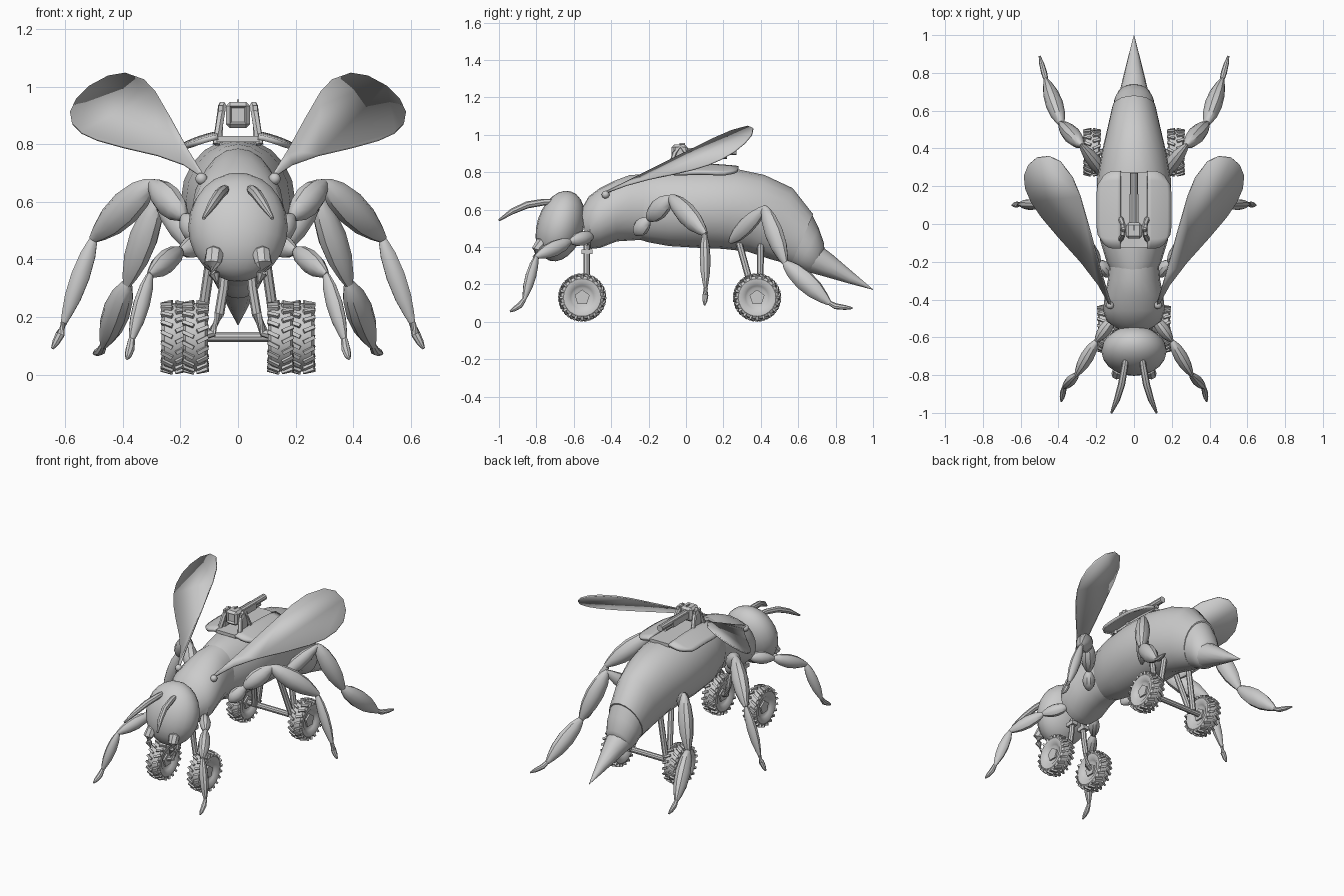
import bpy, bmesh
from math import sin, cos, pi, tau, radians
from mathutils import Vector as V, Matrix

if "Cube" in bpy.data.objects:
    bpy.data.objects.remove(bpy.data.objects["Cube"])


def finish(name, bm, angle=35):
    bmesh.ops.recalc_face_normals(bm, faces=bm.faces)
    me = bpy.data.meshes.new(name)
    bm.to_mesh(me)
    bm.free()
    for p in me.polygons:
        p.use_smooth = True
    me.set_sharp_from_angle(angle=radians(angle))
    ob = bpy.data.objects.new(name, me)
    bpy.context.collection.objects.link(ob)
    return ob


def loft(bm, rings, n=16, caps=True):
    # each ring is (centre, half axis u, half axis v)
    loops = [[bm.verts.new(c + u * cos(tau * i / n) + v * sin(tau * i / n)) for i in range(n)]
             for c, u, v in rings]
    for a, b in zip(loops, loops[1:]):
        for i in range(n):
            j = (i + 1) % n
            bm.faces.new((a[i], a[j], b[j], b[i]))
    if caps:
        bm.faces.new(loops[0])
        bm.faces.new(loops[-1])


def tube(bm, pts, radii, n=8, flat=1.0):
    pts = [V(p) for p in pts]
    rings = []
    for i, p in enumerate(pts):
        d = (pts[min(i + 1, len(pts) - 1)] - pts[max(i - 1, 0)]).normalized()
        u = d.cross(V((0, 0, 1)) if abs(d.z) < .95 else V((0, 1, 0))).normalized()
        rings.append((p, u * radii[i] * flat, d.cross(u) * radii[i]))
    loft(bm, rings, n)


def spindle(bm, a, b, r, flat=1.0):
    a, b = V(a), V(b)
    prof = [(-.03, .2), (.04, .48), (.2, .82), (.45, 1), (.7, .88), (.9, .55), (1.03, .25)]
    tube(bm, [a.lerp(b, t) for t, _ in prof], [r * k for _, k in prof], 10, flat)


def box(bm, c, s, rx=0):
    m = Matrix.Translation(c) @ Matrix.Rotation(rx, 4, 'X') @ Matrix.Diagonal((*s, 1))
    return bmesh.ops.create_cube(bm, size=1, matrix=m)['verts']


def body(name, rows, n=20):
    # row: top y, top z, bottom y, bottom z, half width
    bm = bmesh.new()
    rings = []
    for yt, zt, yb, zb, w in rows:
        t, b = V((0, yt, zt)), V((0, yb, zb))
        rings.append(((t + b) / 2, V((w, 0, 0)), (t - b) / 2))
    loft(bm, rings, n)
    return finish(name, bm)


# Body sections
body("thorax", [(-.56, .60, -.53, .41, .10), (-.52, .67, -.51, .39, .145), (-.46, .715, -.46, .395, .163),
                (-.38, .755, -.37, .43, .155), (-.30, .785, -.29, .435, .138), (-.20, .79, -.21, .44, .13)])
body("abdomen", [(-.25, .785, -.25, .44, .12), (-.20, .80, -.20, .425, .145), (-.08, .81, -.09, .405, .18),
                 (.10, .82, .08, .395, .198), (.28, .815, .20, .39, .195), (.42, .785, .33, .375, .172),
                 (.57, .715, .45, .335, .14), (.68, .575, .56, .305, .115)])
body("abdomen_tip", [(.66, .60, .55, .31, .112), (.71, .50, .60, .285, .105), (.738, .42, .645, .265, .085),
                     (.74, .385, .675, .265, .06)])
bm = bmesh.new()
tube(bm, [(0, .69, .335), (0, .76, .30), (0, .88, .235), (0, 1.0, .172)], [.078, .062, .032, .001], 12)
finish("stinger", bm)

# Head
bm = bmesh.new()
bmesh.ops.create_uvsphere(bm, u_segments=20, v_segments=12, radius=1,
                          matrix=Matrix.Translation((0, -.672, .512)) @ Matrix.Rotation(-.3, 4, 'X')
                          @ Matrix.Diagonal((.173, .125, .194, 1)))
finish("head", bm)


def wheel(name, cx, cy, cz):
    bm = bmesh.new()
    c, n = V((cx, cy, cz)), 28
    # tyre carcass and rim
    prof = [(-.022, .05), (-.03, .062), (-.042, .078), (-.043, .1), (-.034, .114), (0, .119),
            (.034, .114), (.043, .1), (.042, .078), (.03, .062), (.022, .05)]
    loft(bm, [(c + V((x, 0, 0)), V((0, r, 0)), V((0, 0, r))) for x, r in prof], n)
    # slanted tread lugs
    for i in range(20):
        for s in (-1, 1):
            m = (Matrix.Translation(c) @ Matrix.Rotation(tau * (i + s * .25) / 20, 4, 'X')
                 @ Matrix.Translation((s * .024, 0, .114)) @ Matrix.Rotation(s * .45, 4, 'Z')
                 @ Matrix.Rotation(s * .2, 4, 'Y') @ Matrix.Diagonal((.042, .013, .022, 1)))
            bmesh.ops.create_cube(bm, size=1, matrix=m)
    # five-sided hub
    loft(bm, [(c + V((x, 0, 0)), V((0, 0, .042)), V((0, .042, 0))) for x in (-.032, .032)], 5)
    finish(name, bm)


for s, side in ((1, "right"), (-1, "left")):
    def P(*pts):
        return [(s * x, y, z) for x, y, z in pts]

    # Wings: outline in x and z, y follows the tilted wing plane
    outline = [(.12, .695), (.17, .775), (.23, .885), (.285, .98), (.325, 1.022), (.39, 1.045), (.45, 1.035),
               (.515, 1.0), (.56, .955), (.582, .91), (.575, .87), (.545, .84), (.49, .815), (.40, .79),
               (.28, .762), (.19, .73), (.13, .69)]
    bm = bmesh.new()
    f = bm.faces.new([bm.verts.new((s * x, -.42 + .742 * (x - .12) + 1.593 * (z - .70), z)) for x, z in outline])
    ob = finish(side + "_wing", bm)
    mod = ob.modifiers.new("thickness", 'SOLIDIFY')
    mod.thickness, mod.offset = .009, 0
    bm = bmesh.new()
    bmesh.ops.create_uvsphere(bm, u_segments=12, v_segments=8, radius=.021,
                              matrix=Matrix.Translation((s * .127, -.43, .68)))
    finish(side + "_wing_joint", bm)

    # Antennae and mandibles
    bm = bmesh.new()
    tube(bm, P((.04, -.69, .645), (.05, -.76, .64), (.066, -.85, .625), (.09, -.93, .59), (.12, -1.0, .543)),
         [.013, .018, .019, .016, .006], 8)
    finish(side + "_antenna", bm)
    bm = bmesh.new()
    tube(bm, P((.065, -.74, .44), (.08, -.775, .42), (.09, -.795, .385), (.083, -.80, .35), (.068, -.80, .315)),
         [.02, .033, .03, .02, .004], 8)
    finish(side + "_mandible", bm)

    # Legs: joints, then radius of each segment
    legs = {
        "front_leg": (((.11, -.50, .46), (.20, -.62, .43), (.305, -.80, .35), (.37, -.865, .12), (.385, -.94, .055)),
                      (.04, .042, .032)),
        "middle_leg": (((.13, -.27, .47), (.19, -.20, .55), (.30, -.08, .665), (.50, .10, .475), (.605, .105, .18),
                        (.645, .10, .09)), (.045, .055, .06, .034)),
        "hind_leg": (((.14, .24, .43), (.28, .42, .61), (.385, .53, .315), (.465, .76, .105), (.50, .89, .073)),
                     (.045, .055, .055)),
    }
    for name, (joints, radii) in legs.items():
        bm = bmesh.new()
        j = P(*joints)
        for a, b, r in zip(j, j[1:], radii):
            spindle(bm, a, b, r, .85)
        a, b = V(j[-2]), V(j[-1])
        tube(bm, [a, a.lerp(b, .3) + V((0, 0, -.012)), a.lerp(b, .7) + V((0, 0, -.006)), b],
             [.012, .016, .013, .005], 8)
        finish(side + "_" + name, bm)

    # Wheels and their struts
    wheel(side + "_front_wheel", s * .148, -.555, .13)
    wheel(side + "_rear_wheel", s * .222, .38, .13)
    bm = bmesh.new()
    tube(bm, P((.04, -.53, .41), (.05, -.53, .30), (.065, -.53, .21), (.09, -.545, .145), (.14, -.555, .13)),
         [.017] * 5)
    box(bm, (s * .045, -.53, .375), (.04, .06, .025))
    finish(side + "_front_strut", bm)
    bm = bmesh.new()
    for y, ya in ((.27, .365), (.40, .395)):
        tube(bm, P((.085, y, .47), (.135, ya, .13)), [.018, .018])
    finish(side + "_rear_struts", bm)

    # Curved saddle panels on the back
    bm = bmesh.new()
    bmesh.ops.create_grid(bm, x_segments=6, y_segments=8, size=.5)
    for v in bm.verts:
        u, w = v.co.x + .5, v.co.y * 2
        x = .07 + u * (.125 - .035 * w ** 6)
        v.co = (s * x, .075 + w * (.205 - .03 * u ** 4), .843 - 1.3 * x * x - .012 * w * w)
    ob = finish(side + "_saddle_panel", bm)
    mod = ob.modifiers.new("thickness", 'SOLIDIFY')
    mod.thickness, mod.offset = .018, 0

    # Turret bracket
    bm = bmesh.new()
    tube(bm, P((.075, -.09, .80), (.06, -.06, .90), (.055, -.03, .935), (.06, 0, .90), (.075, .04, .80)),
         [.014] * 5, 6)
    box(bm, (s * .06, -.03, .87), (.016, .06, .13))
    finish(side + "_turret_bracket", bm)

# Rear axle
bm = bmesh.new()
tube(bm, [(-.2, .38, .13), (.2, .38, .13)], [.018, .018], 10)
finish("rear_axle", bm)

# Turret deck, housing and barrel
bm = bmesh.new()
box(bm, (0, .075, .818), (.15, .40, .02))
finish("turret_deck", bm)
bm = bmesh.new()
box(bm, (0, -.035, .902), (.085, .085, .09))
bmesh.ops.bevel(bm, geom=bm.edges[:], offset=.014, segments=1, affect='EDGES')
front = min(bm.faces, key=lambda f: f.calc_center_median().y)
bmesh.ops.inset_individual(bm, faces=[front], thickness=.009)
bmesh.ops.translate(bm, verts=front.verts[:], vec=(0, .012, 0))
box(bm, (0, -.02, .945), (.006, .03, .02))
finish("turret_housing", bm, 20)
bm = bmesh.new()
box(bm, (0, .08, .90), (.045, .16, .04))
tube(bm, [(0, .0, .91), (0, .27, .91)], [.02, .02], 10)
tube(bm, [(0, .0, .885), (0, .22, .885)], [.014, .014], 8)
finish("turret_barrel", bm)
